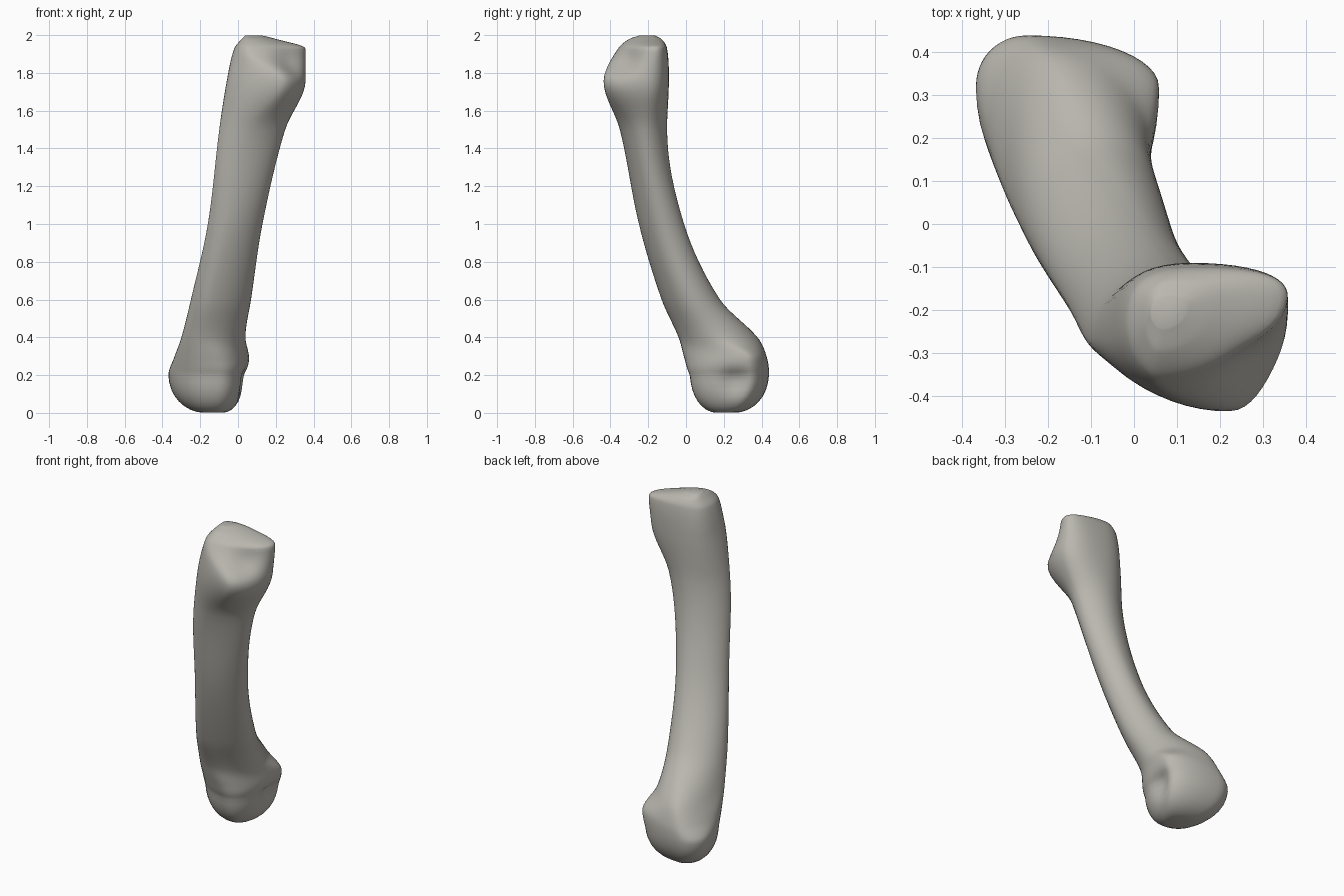
import bpy, bmesh, math
from mathutils import Vector

old = bpy.data.objects.get("Cube")
if old:
    bpy.data.objects.remove(old, do_unlink=True)

# Bone sections in hundredths: height, then the (x, y) of the
# left-most, front-most, right-most and back-most point of the outline
SECTIONS = [
    (0, -18, 20, -13, 16, -8, 20, -14, 26),
    (20, -37, 32, -10, 2, 4, 32, -25, 44),
    (29, -34, 21, -12, -1, 6, 32, -22, 43),
    (40, -30, 9, -15, -4, 4, 16, -18, 38),
    (60, -25, -1, -14, -13, 7, 3, -8, 18),
    (100, -16, -17, -5, -25, 13, -12, 2, -1),
    (150, -10, -27, 5, -35, 25, -21, 9, -10),
    (176, -6, -27, 23, -44, 36, -21, 13, -9),
    (193, -2, -23, 6, -36, 36, -17, 14, -10),
    (198, 2, -22, 6, -30, 20, -18, 10, -13),
    (200, 4, -21, 7, -24, 12, -19, 8, -17),
]
STEPS = 8        # rings between two sections
QUARTER = 12     # points on a quarter of a ring

# Local hollows: centre, radius, push
HOLLOWS = [
    ((0.03, 0.26, 0.17), 0.08, (-0.05, 0, 0)),
    ((0.29, -0.34, 1.86), 0.13, (-0.02, 0.03, -0.01)),
]


def slope(i, k):
    """Tangent of column k at section i, flat at turning points."""
    here = SECTIONS[i]
    below = SECTIONS[max(i - 1, 0)]
    above = SECTIONS[min(i + 1, len(SECTIONS) - 1)]
    turning = (here[k] - below[k]) * (above[k] - here[k]) <= 0
    if turning and below is not here and above is not here:
        return 0
    return (above[k] - below[k]) / (above[0] - below[0])


def section_at(i, t):
    """Smoothly blended section between section i and the next."""
    low, high = SECTIONS[i], SECTIONS[i + 1]
    if i == 0:
        # The lower end closes as a rounded dome
        angle = t * math.pi / 2
        row = [a + (b - a) * math.sin(angle) for a, b in zip(low, high)]
        row[0] = high[0] * (1 - math.cos(angle))
    else:
        height = high[0] - low[0]
        s = 1 - t
        row = [low[0] + t * height]
        for k in range(1, len(low)):
            c1 = low[k] + slope(i, k) * height / 3
            c2 = high[k] - slope(i + 1, k) * height / 3
            row.append(low[k] * s**3 + 3 * c1 * s*s*t + 3 * c2 * s*t*t + high[k] * t**3)
    return [value / 100 for value in row]


def ramp(value):
    return max(0, min(1, value))


def fullness(z, quarter):
    """Outline roundness: squarer at the lower end and the back of the head."""
    head = ramp((z - 1.5) / 0.3) if quarter >= 2 else 0
    return 0.5 + 0.08 * ramp((0.5 - z) / 0.3) + 0.2 * head


def outline(row):
    """Closed curve through the four extreme points."""
    z = row[0]
    ends = [Vector((x, y, z)) for x, y in zip(row[1::2], row[2::2])]
    points = []
    for k, p in enumerate(ends):
        q = ends[(k + 1) % len(ends)]
        corner = Vector((q.x, p.y, z)) if k % 2 else Vector((p.x, q.y, z))
        full = fullness(z, k)
        c1, c2 = p.lerp(corner, full), q.lerp(corner, full)
        for j in range(QUARTER):
            t = j / QUARTER
            s = 1 - t
            points.append(p * s**3 + c1 * (3*s*s*t) + c2 * (3*s*t*t) + q * t**3)
    return points


def hollowed(p):
    """Point moved by every hollow nearby."""
    move = Vector()
    for centre, radius, push in HOLLOWS:
        d = (p - Vector(centre)).length / radius
        move += Vector(push) * math.exp(-2 * d * d)
    return p + move


# Loft the bone
last = len(SECTIONS) - 1
rows = [section_at(i, j / STEPS) for i in range(last) for j in range(STEPS)]
rows.append(section_at(last - 1, 1))
bm = bmesh.new()
rings = [[bm.verts.new(hollowed(p)) for p in outline(row)] for row in rows]
for low, high in zip(rings, rings[1:]):
    for j in range(len(low)):
        bm.faces.new((low[j - 1], low[j], high[j], high[j - 1]))
bm.faces.new(rings[0][::-1])
bm.faces.new(rings[-1])
bmesh.ops.recalc_face_normals(bm, faces=bm.faces)
for face in bm.faces:
    face.smooth = True
mesh = bpy.data.meshes.new("long_bone")
bm.to_mesh(mesh)
bm.free()
bone = bpy.data.objects.new("long_bone", mesh)
bpy.context.collection.objects.link(bone)

# Soften the joins between sections
soften = bone.modifiers.new("soften", 'SMOOTH')
soften.factor = 0.5
soften.iterations = 4

# Warm grey bone
colour = (0.49, 0.475, 0.43, 1)
material = bpy.data.materials.new("warm_grey_bone")
material.use_nodes = True
material.diffuse_color = colour
material.node_tree.nodes["Principled BSDF"].inputs["Base Color"].default_value = colour
mesh.materials.append(material)
